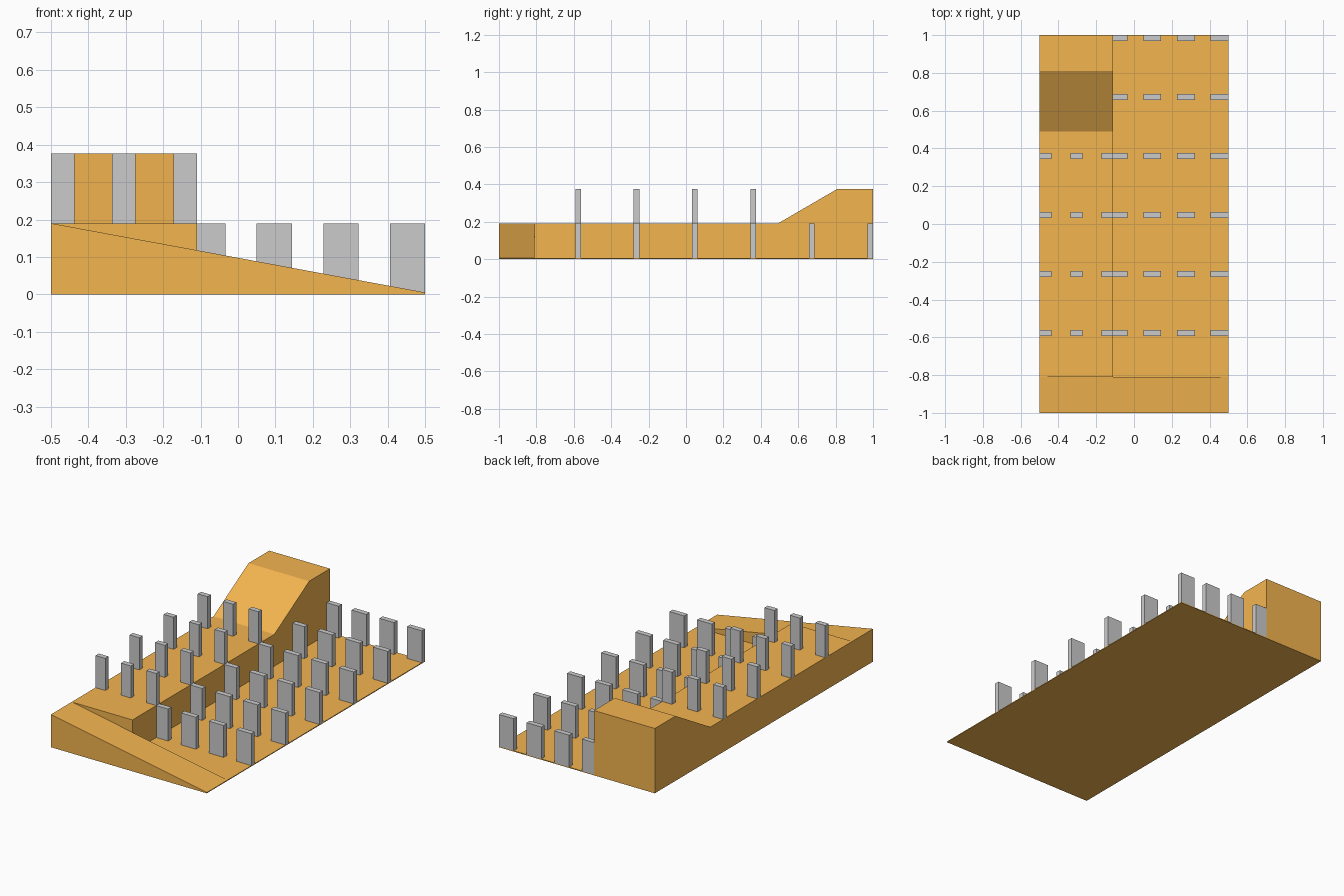
import bpy, bmesh

if "Cube" in bpy.data.objects:
    bpy.data.objects.remove(bpy.data.objects["Cube"])

FLOOR = 0.005    # floor thickness
LOW, HIGH = 0.19, 0.376
STEP_X = -0.11   # right edge of the raised deck
ROWS = [-0.577 + i * 0.3124 for i in range(6)]

orange = bpy.data.materials.new("orange")
orange.diffuse_color = (0.9, 0.46, 0.08, 1)
orange.use_nodes = True
orange.node_tree.nodes["Principled BSDF"].inputs["Base Color"].default_value = orange.diffuse_color


def extrude(name, profile, offset, mat=None):
    """Solid made by sweeping a flat polygon along an offset."""
    bm = bmesh.new()
    face = bm.faces.new([bm.verts.new(p) for p in profile])
    ext = bmesh.ops.extrude_face_region(bm, geom=[face])
    verts = [g for g in ext["geom"] if isinstance(g, bmesh.types.BMVert)]
    bmesh.ops.translate(bm, verts=verts, vec=offset)
    bmesh.ops.recalc_face_normals(bm, faces=bm.faces)
    mesh = bpy.data.meshes.new(name)
    bm.to_mesh(mesh)
    bm.free()
    ob = bpy.data.objects.new(name, mesh)
    bpy.context.collection.objects.link(ob)
    if mat:
        mesh.materials.append(mat)
    return ob


def box(name, x0, x1, y0, y1, z0, z1, mat=None):
    base = [(x0, y0, z0), (x1, y0, z0), (x1, y1, z0), (x0, y1, z0)]
    return extrude(name, base, (0, 0, z1 - z0), mat)


# Thin floor
box("floor", -0.5, 0.5, -1, 1, 0, FLOOR, orange)

# Front ramp, falling towards the right
extrude("front_ramp",
        [(-0.5, -1, FLOOR), (0.5, -1, FLOOR), (-0.5, -1, LOW)],
        (0, 0.19, 0), orange)

# Raised deck with a slope up to the rear block
side = [(-0.81, FLOOR), (1, FLOOR), (1, HIGH), (0.81, HIGH),
        (0.49, LOW), (-0.81, LOW)]
extrude("raised_deck", [(-0.5, y, z) for y, z in side],
        (STEP_X + 0.5, 0, 0), orange)

# Pillars on the lower floor: six rows of four (left ones meet the deck wall)
for r, y in enumerate(ROWS):
    for c in range(4):
        x = 0.453 - c * 0.178
        box(f"lower_pillar_{r}_{c}", max(x - 0.047, STEP_X), x + 0.047,
            y - 0.015, y + 0.015, FLOOR, LOW)

# Pillars on the raised deck: four rows of three
for r, y in enumerate(ROWS[:4]):
    for c in range(3):
        x = -0.468 + c * 0.1635
        box(f"upper_pillar_{r}_{c}", x - 0.032, x + 0.031,
            y - 0.015, y + 0.015, LOW, HIGH)
